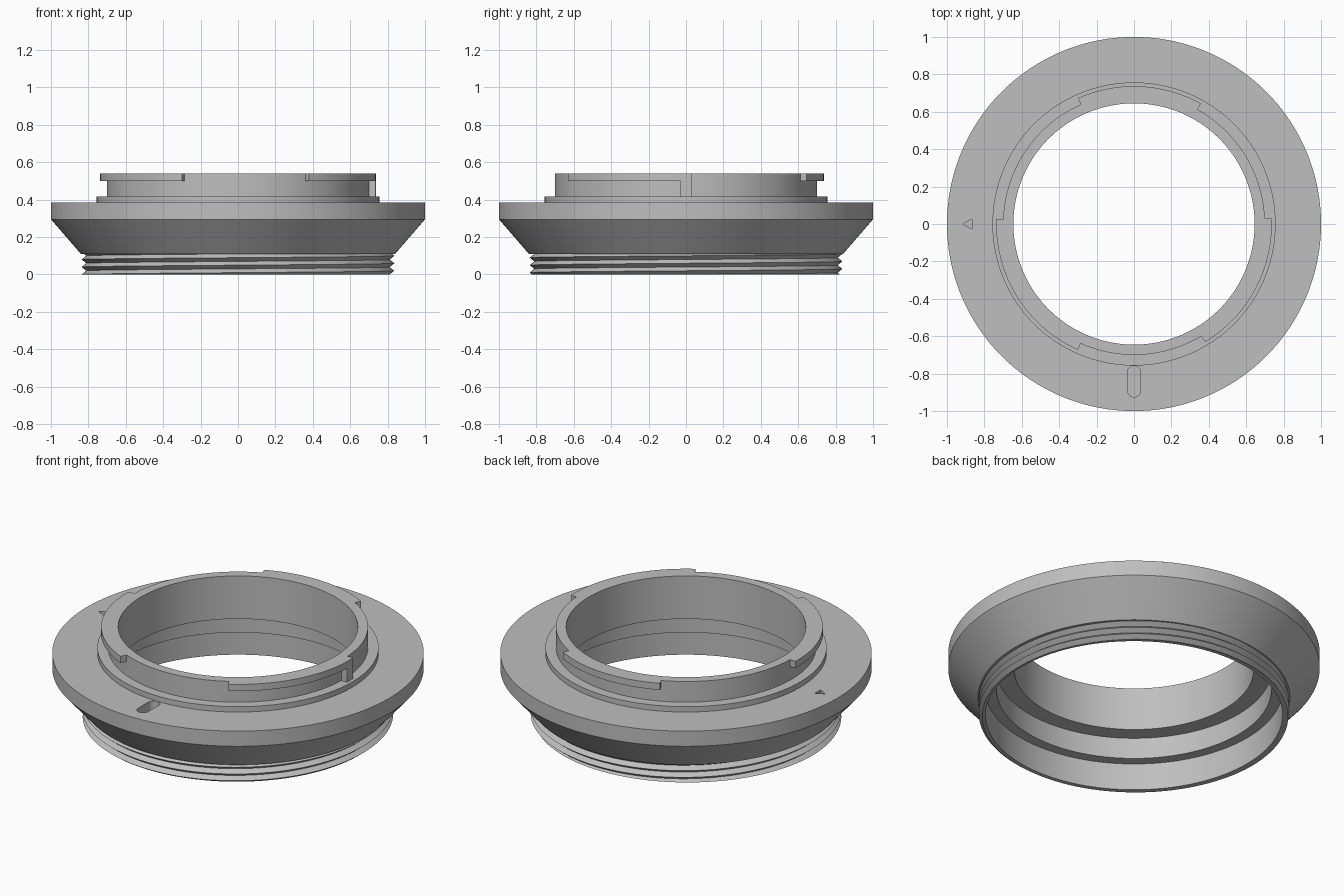
import bpy
import bmesh
from math import cos, sin, pi, radians, tau

SEGMENTS = 180

cube = bpy.data.objects.get("Cube")
if cube:
    bpy.data.objects.remove(cube)

metal = bpy.data.materials.new("grey metal")
metal.use_nodes = True
GREY = (0.52, 0.52, 0.52, 1)
metal.diffuse_color = GREY
metal.node_tree.nodes["Principled BSDF"].inputs["Base Color"].default_value = GREY


def finish(name, bm):
    """Weld, orient and link a mesh as a named object."""
    bmesh.ops.remove_doubles(bm, verts=bm.verts, dist=1e-5)
    bmesh.ops.recalc_face_normals(bm, faces=bm.faces)
    mesh = bpy.data.meshes.new(name)
    bm.to_mesh(mesh)
    bm.free()
    mesh.materials.append(metal)
    obj = bpy.data.objects.new(name, mesh)
    bpy.context.collection.objects.link(obj)
    return obj


def smooth(obj):
    bpy.ops.object.select_all(action="DESELECT")
    obj.select_set(True)
    bpy.context.view_layer.objects.active = obj
    bpy.ops.object.shade_smooth_by_angle(angle=radians(25))


def lathe(name, profile_at, start=0, end=360):
    """Sweep a closed (radius, height) profile around z; it may vary by angle."""
    bm = bmesh.new()
    steps = max(2, round(SEGMENTS * (end - start) / 360))
    rings = []
    for i in range(steps + 1):
        a = radians(start + (end - start) * i / steps)
        rings.append([bm.verts.new((r * cos(a), r * sin(a), z))
                      for r, z in profile_at(a)])
    count = len(rings[0])
    for one, two in zip(rings, rings[1:]):
        for j in range(count):
            k = (j + 1) % count
            bm.faces.new((one[j], two[j], two[k], one[k]))
    if end - start < 360:
        bm.faces.new(rings[0])
        bm.faces.new(rings[-1])
    return finish(name, bm)


def prism(name, outline, low, high):
    bm = bmesh.new()
    base = bm.faces.new([bm.verts.new((x, y, low)) for x, y in outline])
    top = bmesh.ops.extrude_face_region(bm, geom=[base])["geom"]
    for v in top:
        if isinstance(v, bmesh.types.BMVert):
            v.co.z = high
    return finish(name, bm)


def cut(target, cutter):
    cutter.hide_render = True
    cutter.hide_set(True)
    mod = target.modifiers.new(cutter.name, "BOOLEAN")
    mod.operation = "DIFFERENCE"
    mod.solver = "EXACT"
    mod.object = cutter


# Main body: stepped bore, cone, flange and mount collar
body_profile = [
    (0.80, 0.11), (0.84, 0.11), (1.0, 0.295), (1.0, 0.385),
    (0.757, 0.385), (0.757, 0.417), (0.70, 0.417), (0.70, 0.54),
    (0.645, 0.54), (0.645, 0.285), (0.74, 0.285), (0.74, 0.16), (0.80, 0.16),
]
body = lathe("flange_body", lambda a: body_profile)
smooth(body)

# Lower tube with a helical screw thread
PITCH, TUBE_TOP = 0.04, 0.11
ROOT, TIP = 0.811, 0.836


def thread_profile(a):
    points = [(0.80, TUBE_TOP), (0.80, 0)]
    for k in range(-3, 8):
        z = min(max(PITCH * (k / 2 + a / tau), 0), TUBE_TOP)
        phase = (z / PITCH - a / tau) % 1
        points.append((ROOT + (TIP - ROOT) * (1 - abs(2 * phase - 1)), z))
    return points


smooth(lathe("threaded_tube", thread_profile))

# Three bayonet tabs and the stop block under one of them
def sector(name, start, end, low, high):
    ring = [(0.69, low), (0.737, low), (0.737, high), (0.69, high)]
    smooth(lathe(name, lambda a: ring, start, end))


for name, start, end in (("back_tab", 61, 114),
                         ("right_tab", 178, 246),
                         ("left_tab", 301, 362.3)):
    sector(name, start, end, 0.50, 0.54)
sector("stop_block", -2.3, 2.3, 0.41, 0.505)

# Locking slot and index mark sunk into the flange
slot = []
for i in range(26):
    half, step = divmod(i, 13)
    a = pi * half + pi * step / 12
    slot.append((0.035 * cos(a), (-0.89 if half else -0.793) + 0.035 * sin(a)))
cut(body, prism("slot_cutter", slot, 0.32, 0.5))
mark = [(-0.915, 0), (-0.865, -0.028), (-0.865, 0.028)]
cut(body, prism("mark_cutter", mark, 0.36, 0.5))
